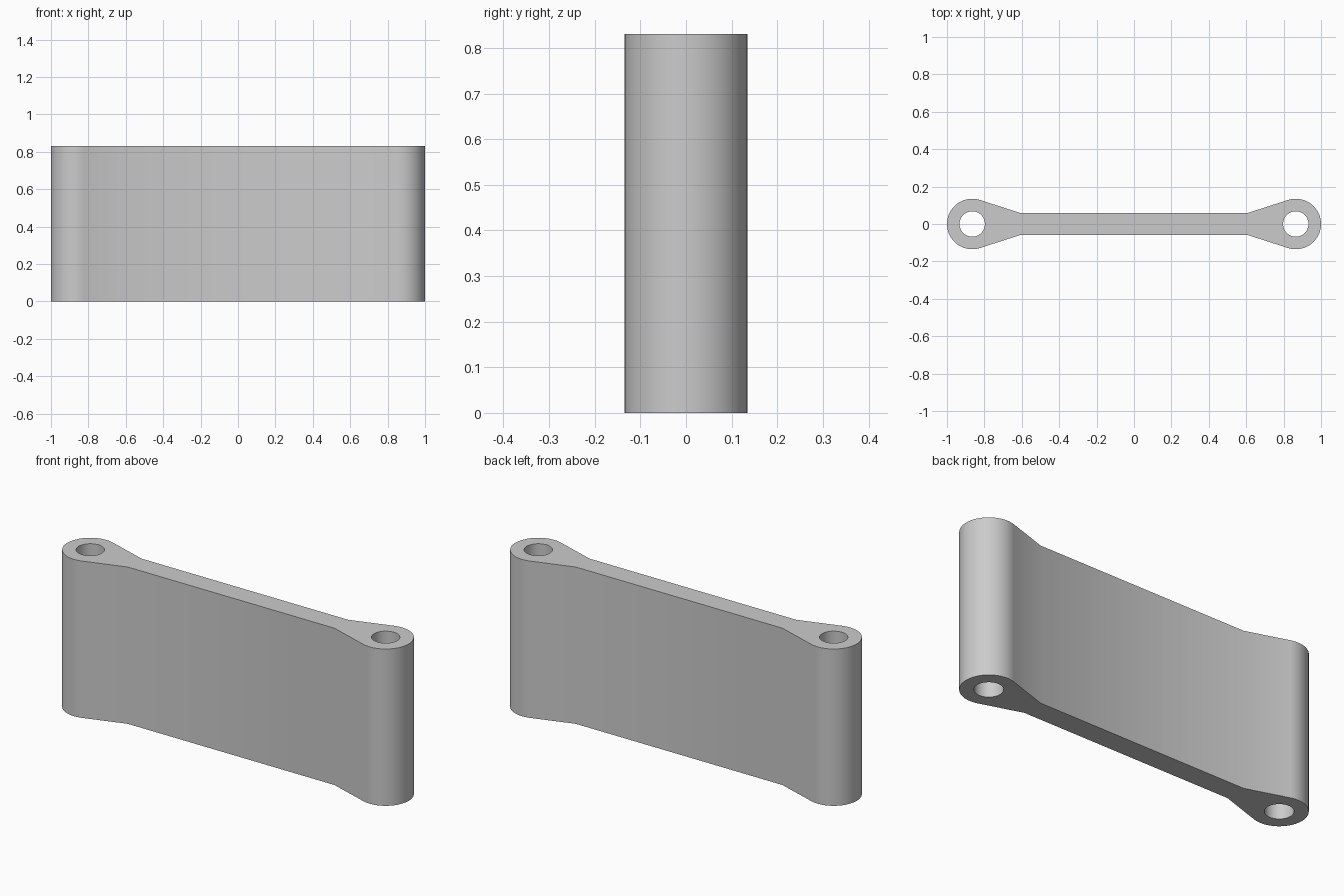
import bpy, bmesh, math

cube = bpy.data.objects.get("Cube")
if cube:
    bpy.data.objects.remove(cube, do_unlink=True)

HEIGHT = 0.83
BOSS_X, BOSS_R, HOLE_R = 0.865, 0.135, 0.068
WEB_X, WEB_Y = 0.605, 0.058
STEPS = 40


def arc(cx, radius, start, end, steps):
    """Points along an arc centred on the x axis."""
    angles = [start + (end - start) * i / steps for i in range(steps + 1)]
    return [(cx + radius * math.cos(a), radius * math.sin(a)) for a in angles]


def add_loop(bm, points):
    verts = [bm.verts.new((x, y, 0)) for x, y in points]
    return [bm.edges.new((v, verts[i - 1])) for i, v in enumerate(verts)]


# Angle where the flared web meets each round boss tangentially
dx = WEB_X - BOSS_X
tangent = math.atan2(WEB_Y, dx) - math.acos(BOSS_R / math.hypot(dx, WEB_Y))

# Outer outline: one boss with its web corners, then the same turned half round
half = [(WEB_X, -WEB_Y)] + arc(BOSS_X, BOSS_R, -tangent, tangent, STEPS) + [(WEB_X, WEB_Y)]
outline = half + [(-x, -y) for x, y in half]

# Flat profile with two pin holes
bm = bmesh.new()
edges = add_loop(bm, outline)
for side in (1, -1):
    edges += add_loop(bm, arc(side * BOSS_X, HOLE_R, 0, math.tau, 48)[:-1])
bmesh.ops.triangle_fill(bm, edges=edges, use_beauty=True)

# Extrude to full height
extruded = bmesh.ops.extrude_face_region(bm, geom=bm.faces[:], use_keep_orig=True)
top = [v for v in extruded["geom"] if isinstance(v, bmesh.types.BMVert)]
bmesh.ops.translate(bm, verts=top, vec=(0, 0, HEIGHT))
bmesh.ops.recalc_face_normals(bm, faces=bm.faces[:])

mesh = bpy.data.meshes.new("link_plate")
bm.to_mesh(mesh)
bm.free()
link = bpy.data.objects.new("link_plate", mesh)
bpy.context.collection.objects.link(link)

# Plain grey metal
grey = bpy.data.materials.new("grey")
grey.use_nodes = True
colour = (0.6, 0.6, 0.6, 1)
grey.diffuse_color = colour
grey.node_tree.nodes["Principled BSDF"].inputs["Base Color"].default_value = colour
mesh.materials.append(grey)

# Smooth curved walls, crisp rims
bpy.ops.object.select_all(action="DESELECT")
link.select_set(True)
bpy.context.view_layer.objects.active = link
bpy.ops.object.shade_smooth_by_angle(angle=math.radians(30))
